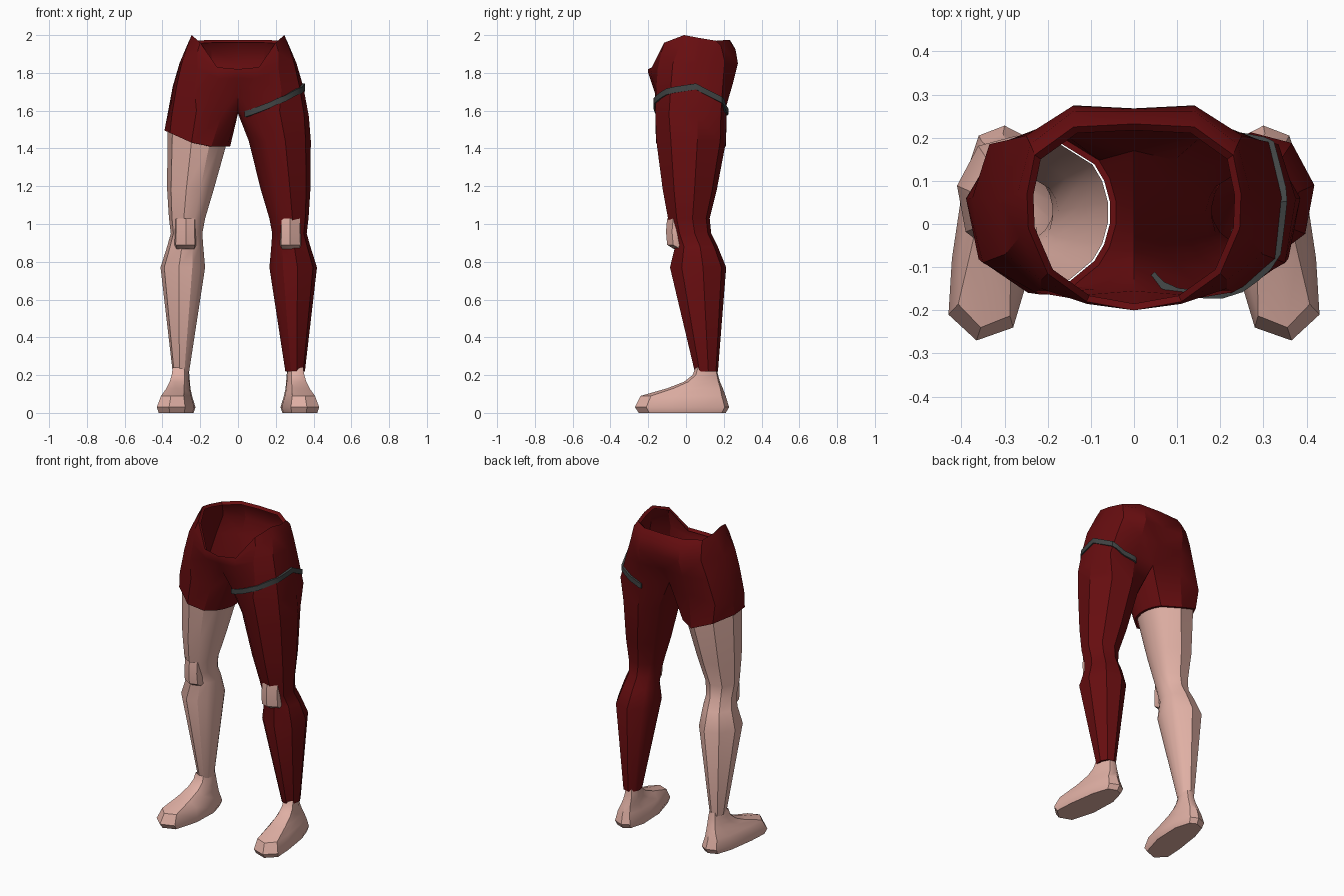
import bpy, bmesh, math
from mathutils import Vector
from mathutils.bvhtree import BVHTree

if "Cube" in bpy.data.objects:
    bpy.data.objects.remove(bpy.data.objects["Cube"])


def material(name, rgb):
    m = bpy.data.materials.new(name)
    m.diffuse_color = (*rgb, 1)
    m.use_nodes = True
    m.node_tree.nodes["Principled BSDF"].inputs["Base Color"].default_value = m.diffuse_color
    return m


RED = material("dark red cloth", (0.135, 0.004, 0.005))
SKIN = material("skin", (0.74, 0.43, 0.37))
GREY = material("grey strap", (0.052, 0.058, 0.058))


def finish(bm, name, mat, angle=32):
    bmesh.ops.remove_doubles(bm, verts=bm.verts, dist=0.0005)
    bmesh.ops.recalc_face_normals(bm, faces=bm.faces)
    me = bpy.data.meshes.new(name)
    bm.to_mesh(me)
    bm.free()
    me.materials.append(mat)
    ob = bpy.data.objects.new(name, me)
    bpy.context.collection.objects.link(ob)
    bpy.ops.object.select_all(action='DESELECT')
    ob.select_set(True)
    bpy.context.view_layer.objects.active = ob
    bpy.ops.object.shade_smooth_by_angle(angle=math.radians(angle))
    return ob


def loft(bm, rows, side=1, closed=True, cap=False):
    """Skin a list of point rows; side=-1 mirrors in x."""
    vs = [[bm.verts.new((p[0] * side, p[1], p[2])) for p in r] for r in rows]
    for a, b in zip(vs, vs[1:]):
        n = len(a)
        for i in range(n if closed else n - 1):
            j = (i + 1) % n
            bm.faces.new((a[i], a[j], b[j], b[i]))
    if cap:
        bm.faces.new(vs[-1])


# Ring angles: eight around the outside, then four on the inner thigh
ANGLES = [-140, -115, -80, -35, 10, 55, 100, 140, 155, 172, -172, -155]


def ring(x0, x1, y0, y1, z, inset=0.0, tilt=0.0):
    cx, cy = (x0 + x1) / 2, (y0 + y1) / 2
    rx, ry = (x1 - x0) / 2 - inset, (y1 - y0) / 2 - inset
    pts = []
    for a in ANGLES:
        x = cx + rx * math.cos(math.radians(a))
        y = cy + ry * math.sin(math.radians(a))
        pts.append((x, y, z + tilt * max(0, x - 0.2)))
    return pts


# Hip rows, front centre to back centre
RIM = [(0, -.20, 1.82), (.11, -.18, 1.83), (.20, -.115, 1.96), (.245, -.01, 2.0),
       (.248, .07, 1.985), (.23, .16, 1.97), (.14, .225, 1.975), (0, .232, 1.975)]
RIM_OUT = [(0, -.20, 1.80), (.11, -.185, 1.80), (.215, -.13, 1.91), (.265, -.03, 1.95),
           (.27, .07, 1.945), (.24, .185, 1.945), (.14, .262, 1.925), (0, .262, 1.925)]
HIP = [(0, -.19, 1.77), (.10, -.18, 1.77), (.215, -.15, 1.82), (.298, -.07, 1.85),
       (.31, .06, 1.85), (.25, .205, 1.86), (.14, .275, 1.85), (0, .268, 1.85)]
SEAT = [(0, -.155, 1.70), (.10, -.163, 1.69), (.23, -.158, 1.71), (.325, -.08, 1.73),
        (.345, .06, 1.73), (.29, .195, 1.74), (.15, .25, 1.75), (0, .235, 1.75)]
THIGH = [(0, -.10, 1.63), (.09, -.15, 1.57), (.22, -.163, 1.6), (.35, -.09, 1.58),
         (.375, .06, 1.57), (.335, .185, 1.59), (.17, .215, 1.63), (0, .17, 1.64),
         (0, .10, 1.6), (0, .04, 1.59), (0, -.01, 1.585), (0, -.06, 1.6)]
# Leg rings: inner x, outer x, front y, back y, height
LEG = [(.055, .388, -.16, .215, 1.44), (.12, .385, -.125, .165, 1.18),
       (.165, .375, -.097, .127, 1.03), (.18, .365, -.08, .135, .95),
       (.175, .385, -.06, .17, .88), (.165, .42, -.087, .215, .77),
       (.25, .355, .045, .17, .22)]

# Trousers: one long leg, one cut short, joined at the crotch
bm = bmesh.new()
for s in (1, -1):
    lip = [(x * .94, .02 + (y - .02) * .93, z - .015) for x, y, z in RIM]
    loft(bm, [lip, RIM, RIM_OUT, HIP, SEAT, THIGH[:8]], s, closed=False)
long_leg = [THIGH] + [ring(*r) for r in LEG]
loft(bm, long_leg + [ring(*LEG[-1], inset=.012)], 1)
hem = (.04, .392, -.162, .215, 1.41)
loft(bm, [THIGH, ring(*hem, tilt=.45), ring(*hem, inset=.014, tilt=.45)], -1)
trousers = finish(bm, "trousers", RED)

# Bare leg, open at the top inside the short hem
bm = bmesh.new()
top = (.045, .39, -.16, .213, 1.425)
loft(bm, [ring(*top, inset=.014, tilt=.45)] + [ring(*r, inset=.008) for r in LEG[1:]], -1)
finish(bm, "bare_leg", SKIN)

# Kneecaps: bare on one side, showing through the trouser hole on the other
for s, name in ((1, "knee_patch"), (-1, "bare_knee")):
    bm = bmesh.new()
    rows = []
    for z, dy, k in ((1.03, 0, 1), (.96, -.006, 1), (.89, 0, 1.04), (.868, .035, .95)):
        rows.append([(.28 + (x - .28) * k, y + dy, z) for x, y in
                     ((.224, -.04), (.23, -.084), (.275, -.10), (.328, -.068), (.334, -.025))])
    loft(bm, rows, s, closed=False)
    finish(bm, name, SKIN)

# Feet: footprint outline squeezed upward into the ankle
SOLE = [(.365, -.27), (.28, -.24), (.232, -.08), (.225, .10), (.255, .205),
        (.30, .228), (.36, .205), (.395, .10), (.422, -.08), (.43, -.21)]
# height, front y, back y, width factor, centre x
FOOT = [(.24, .05, .162, .40, .304), (.20, .035, .17, .46, .304), (.165, -.01, .18, .52, .308),
        (.13, -.10, .195, .62, .315), (.09, -.24, .21, .80, .325),
        (.03, -.27, .228, 1, .327), (0, -.25, .21, .9, .327)]
for s, name in ((1, "left_foot"), (-1, "right_foot")):
    bm = bmesh.new()
    rows = []
    for z, f, b, w, cx in FOOT:
        rows.append([(cx + (x - .327) * w, f + (y + .27) / .498 * (b - f), z) for x, y in SOLE])
    loft(bm, rows, s, cap=True)
    finish(bm, name, SKIN, 40)

# Thigh strap: a path snapped onto the cloth, given height and thickness
bm = bmesh.new()
bm.from_mesh(trousers.data)
tree = BVHTree.FromBMesh(bm)
bm.free()
PATH = [(.03, -.13, 1.575), (.17, -.165, 1.63), (.31, -.10, 1.70), (.355, .05, 1.73),
        (.31, .18, 1.655), (.25, .205, 1.615), (.16, .22, 1.59)]
rows = []
for a, b in zip(PATH, PATH[1:]):
    for t in (0, .25, .5, .75, 1):
        if t == 1 and b != PATH[-1]:
            continue
        p = Vector(a).lerp(Vector(b), t)
        hit = tree.find_nearest(p)[0]
        out = Vector((p.x - .19, p.y - .03, 0)).normalized()
        up = Vector((0, 0, .016))
        rows.append([hit + out * o + up * u
                     for o, u in ((-.006, -1), (.011, -1), (.011, 1), (-.006, 1))])
bm = bmesh.new()
loft(bm, rows, cap=True)
finish(bm, "thigh_strap", GREY)
